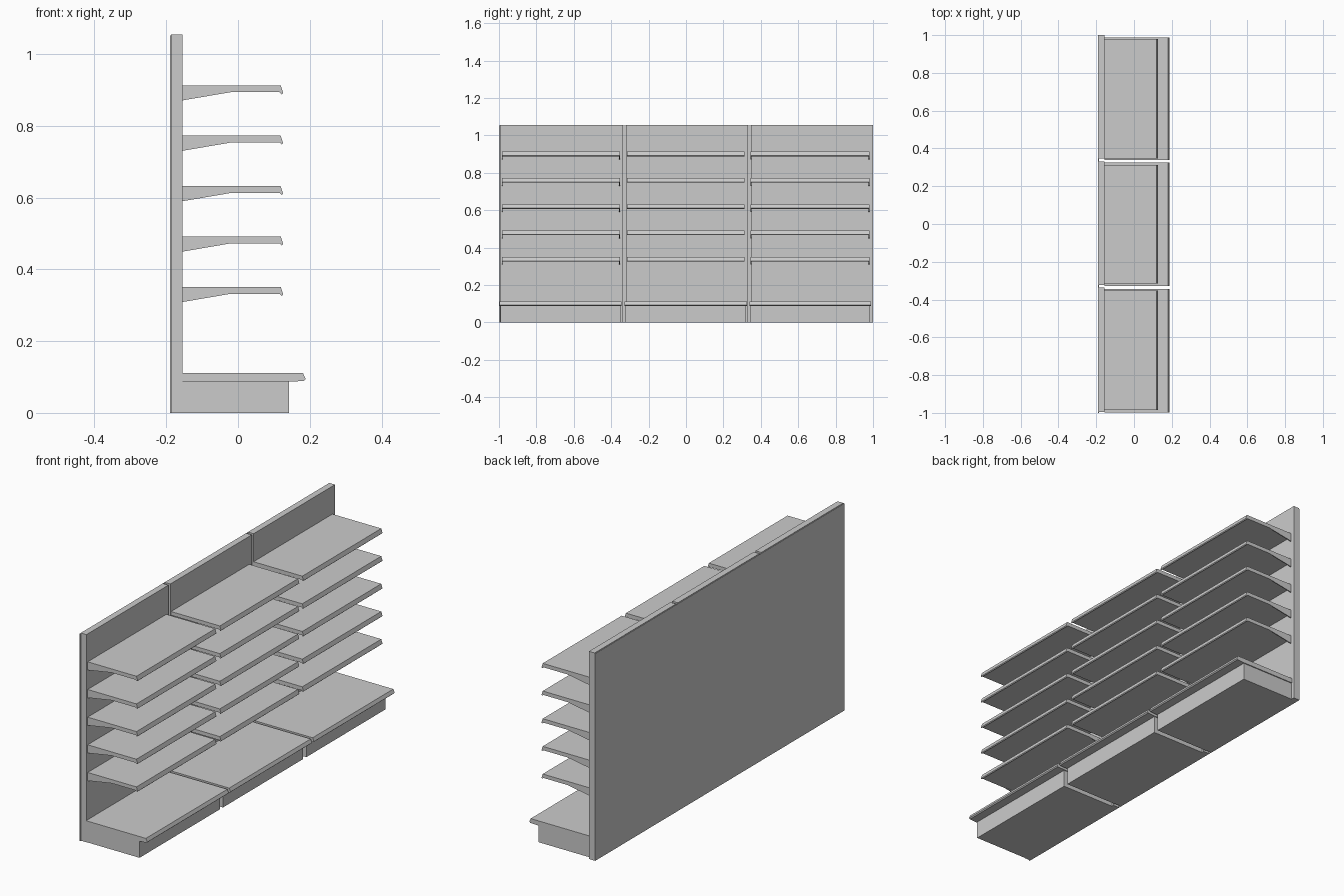
import bpy, bmesh

if "Cube" in bpy.data.objects:
    bpy.data.objects.remove(bpy.data.objects["Cube"])


def extrude_profile(name, pts, y0, y1):
    """Extrude an (x, z) outline from y0 to y1."""
    bm = bmesh.new()
    a = [bm.verts.new((x, y0, z)) for x, z in pts]
    b = [bm.verts.new((x, y1, z)) for x, z in pts]
    bm.faces.new(a)
    bm.faces.new(b[::-1])
    n = len(pts)
    for i in range(n):
        j = (i + 1) % n
        bm.faces.new((a[j], a[i], b[i], b[j]))
    bmesh.ops.recalc_face_normals(bm, faces=bm.faces)
    mesh = bpy.data.meshes.new(name)
    bm.to_mesh(mesh)
    bm.free()
    ob = bpy.data.objects.new(name, mesh)
    bpy.context.collection.objects.link(ob)
    return ob


def rect(x0, x1, z0, z1):
    return [(x0, z0), (x1, z0), (x1, z1), (x0, z1)]


BACK, WALL, HEIGHT = -0.19, -0.155, 1.055
SHELF_TOPS = [0.351 + 0.1405 * i for i in range(5)]

# Bay name, panel range, deck range, shelf range, has brackets
BAYS = [
    ("left", (-0.995, -0.337), (-0.998, -0.344), (-0.985, -0.353), True),
    ("middle", (-0.322, 0.332), (-0.329, 0.325), (-0.316, 0.312), False),
    ("right", (0.347, 1.0), (0.34, 0.988), (0.346, 0.98), True),
]

# Continuous rear sheet behind the three panels
extrude_profile("rear_sheet", rect(BACK, BACK + 0.004, 0, HEIGHT - 0.003), -1, 1)

for bay, panel, deck, shelf, brackets in BAYS:
    # Upright back panel
    extrude_profile(bay + "_back_panel", rect(BACK + 0.003, WALL, 0, HEIGHT), *panel)

    # Plinth and its overhanging deck
    extrude_profile(bay + "_plinth", rect(WALL, 0.142, 0, 0.09), deck[0] + 0.005, deck[1] - 0.005)
    extrude_profile(bay + "_base_deck", [
        (WALL, 0.087), (0.142, 0.087), (0.184, 0.089), (0.189, 0.094),
        (0.181, 0.111), (WALL, 0.111)], *deck)

    for i, z in enumerate(SHELF_TOPS):
        # Shelf plate with a slanted, drooping front lip
        extrude_profile(f"{bay}_shelf_{i + 1}", [
            (WALL, z - 0.019), (0.116, z - 0.019), (0.122, z - 0.025),
            (0.126, z - 0.021), (0.119, z), (WALL, z)], *shelf)
        # Tapered brackets under both shelf ends
        if brackets:
            for side, y in (("a", shelf[0]), ("b", shelf[1] - 0.005)):
                extrude_profile(f"{bay}_bracket_{i + 1}{side}", [
                    (WALL, z - 0.042), (-0.02, z - 0.019),
                    (-0.02, z - 0.002), (WALL, z - 0.002)], y, y + 0.005)
